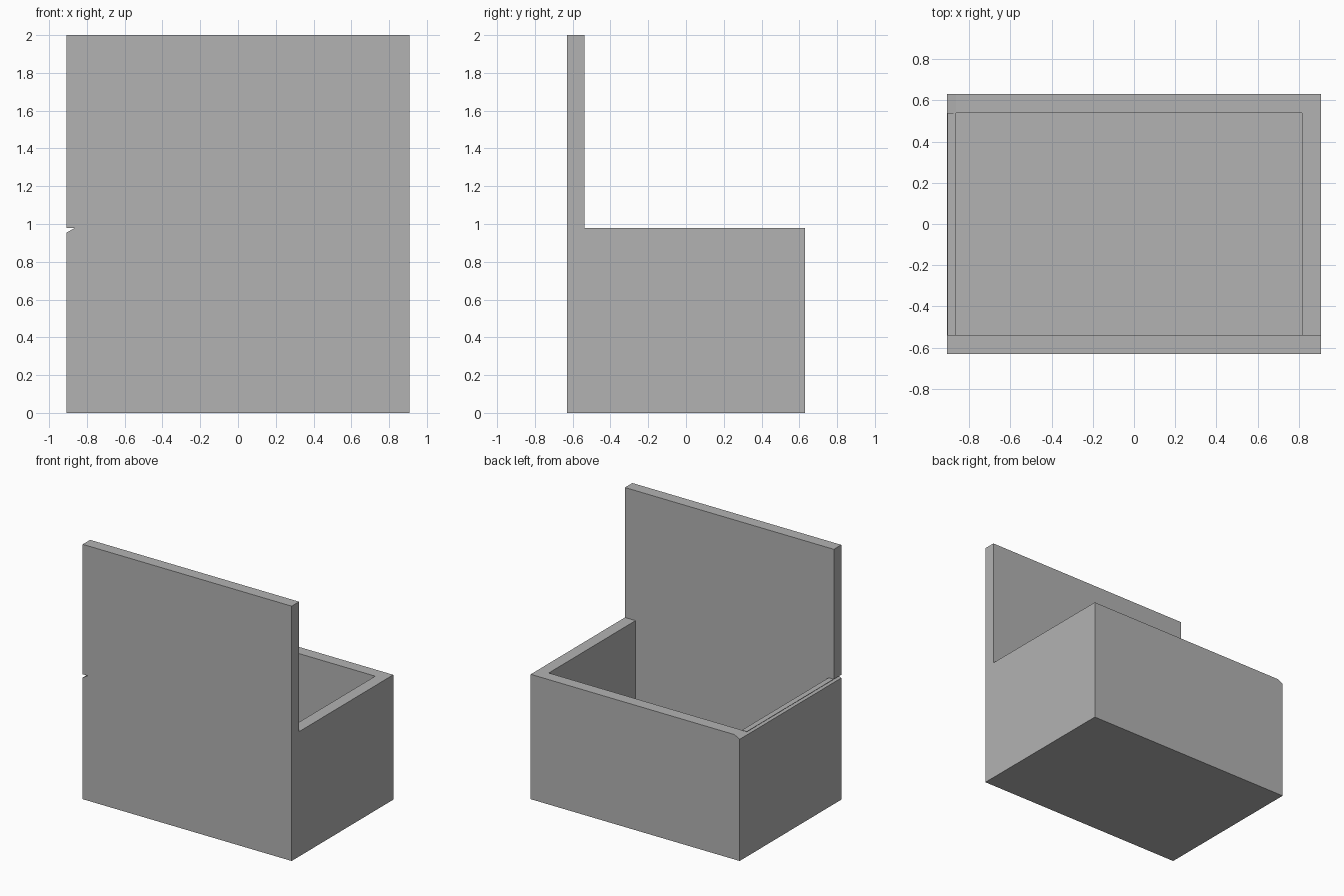
import bpy
import bmesh

cube = bpy.data.objects.get("Cube")
if cube:
    bpy.data.objects.remove(cube, do_unlink=True)

# Overall sizes
W, D = 0.907, 0.63          # half width, half depth
RIM, TOP = 0.98, 2.0        # box rim and tall panel heights
T = 0.092                   # wall thickness
THIN = 0.045                # thin wall on the right side
LOW = 0.955                 # outer edge of the sloping rim

grey = bpy.data.materials.new("plain grey")
grey.use_nodes = True
grey.diffuse_color = (0.45, 0.45, 0.45, 1)
grey.node_tree.nodes["Principled BSDF"].inputs["Base Color"].default_value = (0.45, 0.45, 0.45, 1)


def prism(name, outline, y0, y1, caps=True):
    """Extrude an x-z outline along y."""
    bm = bmesh.new()
    face = bm.faces.new([bm.verts.new((x, y0, z)) for x, z in outline])
    out = bmesh.ops.extrude_face_region(bm, geom=[face])
    moved = [g for g in out["geom"] if isinstance(g, bmesh.types.BMVert)]
    bmesh.ops.translate(bm, verts=moved, vec=(0, y1 - y0, 0))
    bmesh.ops.recalc_face_normals(bm, faces=bm.faces)
    if not caps:
        ends = [f for f in bm.faces if abs(f.normal.y) > 0.9]
        bmesh.ops.delete(bm, geom=ends, context='FACES')
    mesh = bpy.data.meshes.new(name)
    bm.to_mesh(mesh)
    bm.free()
    mesh.materials.append(grey)
    obj = bpy.data.objects.new(name, mesh)
    bpy.context.collection.objects.link(obj)
    return obj


tip = THIN - W              # inner end of the slit

# Tall front panel with the small slit in its right edge
prism("front_panel", [(-W, 0), (W, 0), (W, TOP), (-W, TOP),
                      (-W, RIM), (tip, RIM), (-W, LOW)], -D, T - D)

# Floor and both side walls as one channel
prism("floor_and_sides", [(-W, 0), (W, 0), (W, RIM), (W - T, RIM), (W - T, T),
                          (tip, T), (tip, RIM), (-W, LOW)], T - D, D - T, caps=False)

# Back wall
prism("back_wall", [(-W, 0), (W, 0), (W, RIM), (tip, RIM), (-W, LOW)], D - T, D)

# Thin lip above the sloping rim
prism("rim_lip", [(0.002 - W, RIM - 0.002), (tip, RIM - 0.002),
                  (tip, RIM), (0.002 - W, RIM)], T - D, D - T)
